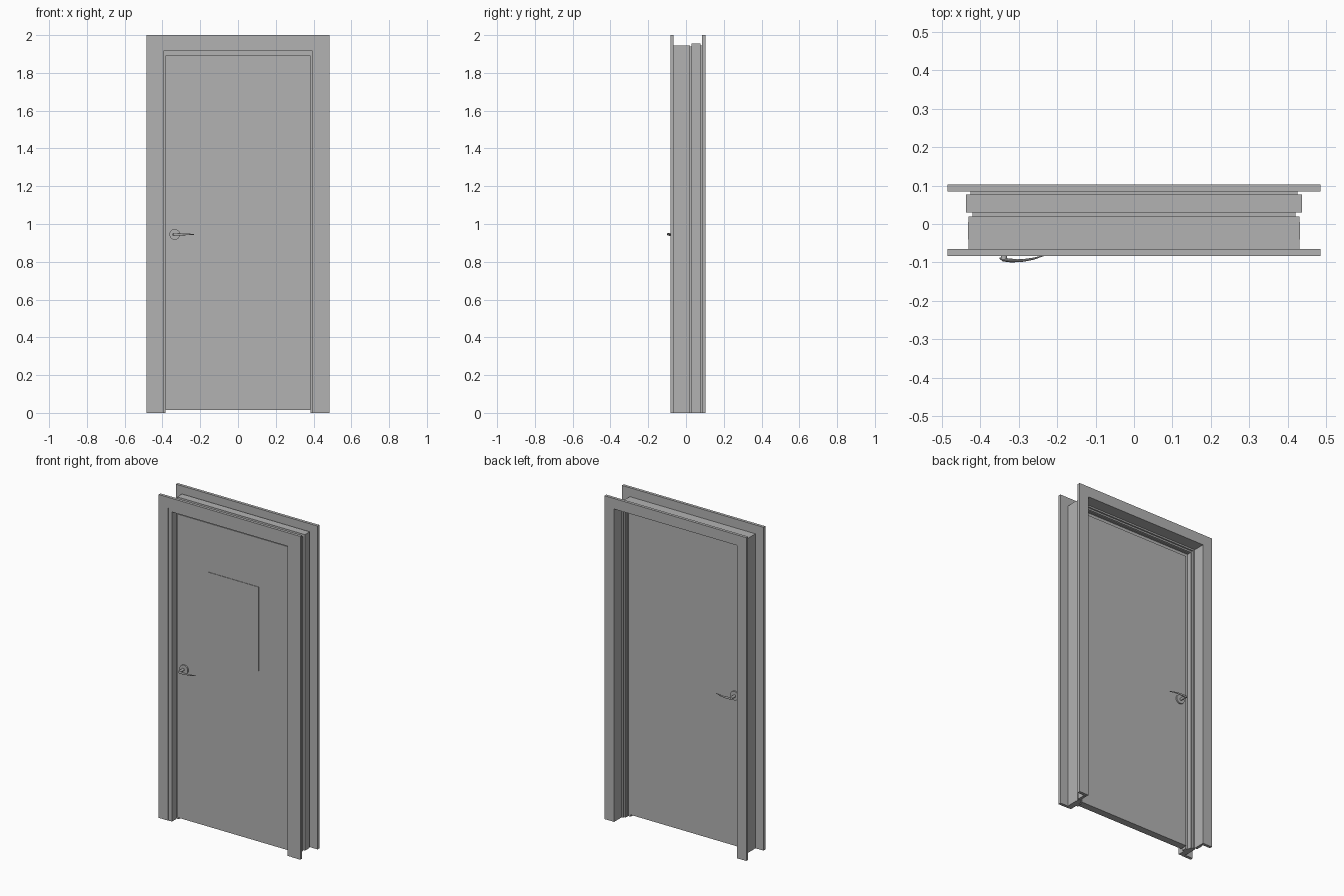
import bpy, bmesh, math
from mathutils import Matrix, Vector

cube = bpy.data.objects.get("Cube")
if cube:
    bpy.data.objects.remove(cube, do_unlink=True)

grey = bpy.data.materials.new("grey")
grey.use_nodes = True
colour = (0.45, 0.45, 0.45, 1)
grey.diffuse_color = colour
grey.node_tree.nodes["Principled BSDF"].inputs["Base Color"].default_value = colour


def add_object(name, bm):
    mesh = bpy.data.meshes.new(name)
    bmesh.ops.recalc_face_normals(bm, faces=bm.faces)
    bm.to_mesh(mesh)
    bm.free()
    mesh.materials.append(grey)
    obj = bpy.data.objects.new(name, mesh)
    bpy.context.collection.objects.link(obj)
    return obj


def extrude_outline(name, outline, y0, y1):
    """Extrude an x-z outline along y."""
    bm = bmesh.new()
    face = bm.faces.new([bm.verts.new((x, y0, z)) for x, z in outline])
    moved = bmesh.ops.extrude_face_region(bm, geom=[face])["geom"]
    verts = [v for v in moved if isinstance(v, bmesh.types.BMVert)]
    bmesh.ops.translate(bm, verts=verts, vec=(0, y1 - y0, 0))
    return add_object(name, bm)


def arch(name, outer, top, inner, head, y0, y1):
    """Three-sided surround: two legs joined by a head."""
    half = [(outer, 0), (outer, top)]
    inside = [(-inner, head), (-inner, 0)]
    outline = half + [(-x, z) for x, z in reversed(half)]
    outline += [(x, z) for x, z in reversed(inside)] + [(-x, z) for x, z in inside]
    return extrude_outline(name, outline, y0, y1)


def slab(name, x0, x1, z0, z1, y0, y1):
    return extrude_outline(name, [(x0, z0), (x1, z0), (x1, z1), (x0, z1)], y0, y1)


# Casings on both faces of the wall
arch("front_casing", 0.485, 2, 0.42, 1.935, -0.083, -0.065)
arch("back_casing", 0.485, 2, 0.42, 1.935, 0.085, 0.103)

# Jamb sections, front to back
arch("front_jamb", 0.43, 1.945, 0.395, 1.915, -0.081, -0.04)
arch("middle_jamb", 0.431, 1.946, 0.398, 1.912, -0.04, 0.005)
arch("rebate_jamb", 0.43, 1.945, 0.40, 1.915, 0.005, 0.02)
arch("jamb_joint", 0.42, 1.94, 0.41, 1.925, 0.02, 0.03)
arch("back_jamb", 0.437, 1.955, 0.42, 1.935, 0.03, 0.077)
arch("back_jamb_lip", 0.425, 1.945, 0.42, 1.935, 0.077, 0.085)
arch("door_seal", 0.40, 1.914, 0.383, 1.892, -0.034, -0.006)

# Door leaf and its vision panel
FRONT, BACK = -0.045, 0.0
slab("door_leaf", -0.383, 0.383, 0.015, 1.892, FRONT, BACK)
slab("vision_panel", -0.175, 0.175, 1.07, 1.59, FRONT - 0.003, FRONT)


def cylinder(name, radius, x, z, y0, y1):
    bm = bmesh.new()
    bmesh.ops.create_cone(bm, cap_ends=True, segments=32, radius1=radius,
                          radius2=radius, depth=abs(y1 - y0))
    bmesh.ops.transform(bm, verts=bm.verts, matrix=Matrix.Translation(
        (x, (y0 + y1) / 2, z)) @ Matrix.Rotation(math.pi / 2, 4, "X"))
    return add_object(name, bm)


def lever(name, face, side):
    """Bowed, tapering lever swept as rings of an ellipse."""
    stations = [(-0.350, 0.043, 0.002), (-0.342, 0.047, 0.007),
                (-0.32, 0.050, 0.007), (-0.29, 0.050, 0.005),
                (-0.26, 0.045, 0.004), (-0.232, 0.036, 0.002)]
    bm = bmesh.new()
    rings = []
    for x, reach, radius in stations:
        centre = Vector((x, face + side * reach, 0.945))
        angles = [math.tau * i / 12 for i in range(12)]
        rings.append([bm.verts.new(centre + Vector(
            (0, 0.7 * radius * math.cos(a), radius * math.sin(a)))) for a in angles])
    for first, second in zip(rings, rings[1:]):
        for i in range(12):
            j = (i + 1) % 12
            bm.faces.new((first[i], first[j], second[j], second[i]))
    bm.faces.new(rings[0])
    bm.faces.new(rings[-1])
    return add_object(name, bm)


# Handle set on each side of the leaf
smooth = []
for label, face, side in (("front", FRONT, -1), ("back", BACK, 1)):
    smooth.append(cylinder(label + "_rose", 0.028, -0.335, 0.945, face, face + side * 0.008))
    smooth.append(cylinder(label + "_spindle", 0.008, -0.338, 0.945, face, face + side * 0.046))
    smooth.append(lever(label + "_lever", face, side))

bpy.ops.object.select_all(action="DESELECT")
for obj in smooth:
    obj.select_set(True)
bpy.context.view_layer.objects.active = smooth[0]
bpy.ops.object.shade_smooth_by_angle()
